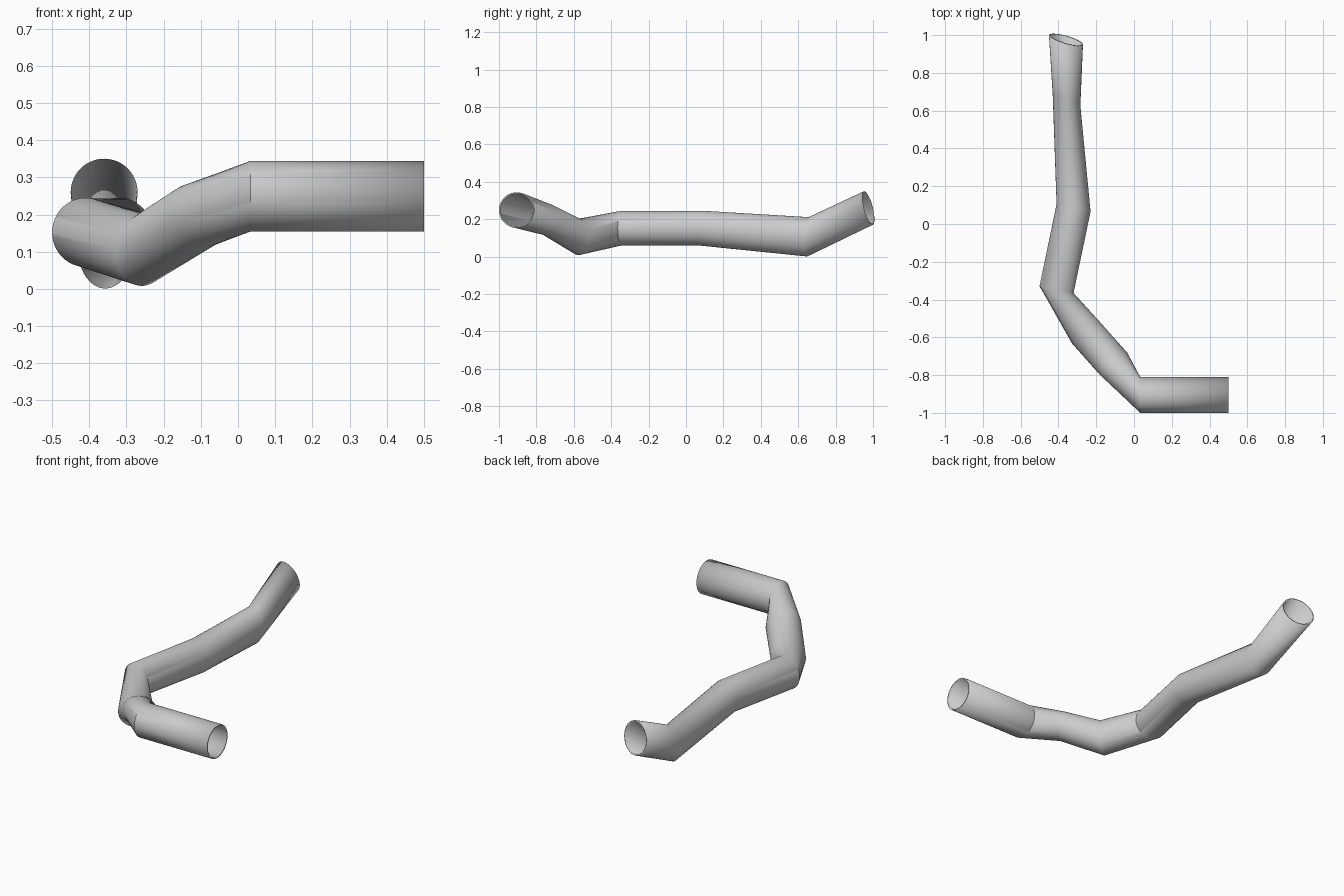
import bpy, bmesh
from math import cos, sin, tau
from mathutils import Vector

if "Cube" in bpy.data.objects:
    bpy.data.objects.remove(bpy.data.objects["Cube"])

SIDES = 48
# Cross-sections along the bent pipe: centre, sideways half-axis, upright half-axis
SECTIONS = [
    ((0.50, -0.905, 0.249), (0, 0.095, 0), (0, 0, 0.095)),
    ((0.033, -0.905, 0.249), (0, 0.095, 0), (0, 0, 0.095)),
    ((-0.108, -0.74, 0.197), (0.07, 0.06, 0), (-0.025, 0.008, 0.083)),
    ((-0.255, -0.575, 0.105), (0.073, 0.058, 0), (0.004, 0, 0.097)),
    ((-0.41, -0.347, 0.152), (0.09, -0.018, 0), (0, 0, 0.093)),
    ((-0.32, 0.085, 0.152), (0.09, -0.02, 0), (0, 0.01, 0.093)),
    ((-0.357, 0.652, 0.106), (0.073, -0.025, 0), (0, 0.005, 0.105)),
    ((-0.36, 0.975, 0.26), (0.09, -0.024, 0), (0, -0.022, 0.09)),
]

# Open-ended pipe skin
bm = bmesh.new()
rings = []
for centre, side, up in SECTIONS:
    c, u, v = Vector(centre), Vector(side), Vector(up)
    rings.append([bm.verts.new(c + u * cos(tau * i / SIDES) + v * sin(tau * i / SIDES))
                  for i in range(SIDES)])
for a, b in zip(rings, rings[1:]):
    for i in range(SIDES):
        j = (i + 1) % SIDES
        bm.faces.new((a[i], a[j], b[j], b[i]))
bmesh.ops.recalc_face_normals(bm, faces=bm.faces)
# Make sure the normals face outward from the pipe centre
bm.faces.ensure_lookup_table()
f = bm.faces[0]
mid = (Vector(SECTIONS[0][0]) + Vector(SECTIONS[1][0])) / 2
if f.normal.dot(f.calc_center_median() - mid) < 0:
    bmesh.ops.reverse_faces(bm, faces=bm.faces)
mesh = bpy.data.meshes.new("bent_pipe")
bm.to_mesh(mesh)
bm.free()
pipe = bpy.data.objects.new("bent_pipe", mesh)
bpy.context.collection.objects.link(pipe)

# Thin wall, inward
wall = pipe.modifiers.new("wall", 'SOLIDIFY')
wall.thickness = 0.008
wall.offset = -1

bpy.context.view_layer.objects.active = pipe
pipe.select_set(True)
bpy.ops.object.shade_smooth_by_angle(angle=0.7)
